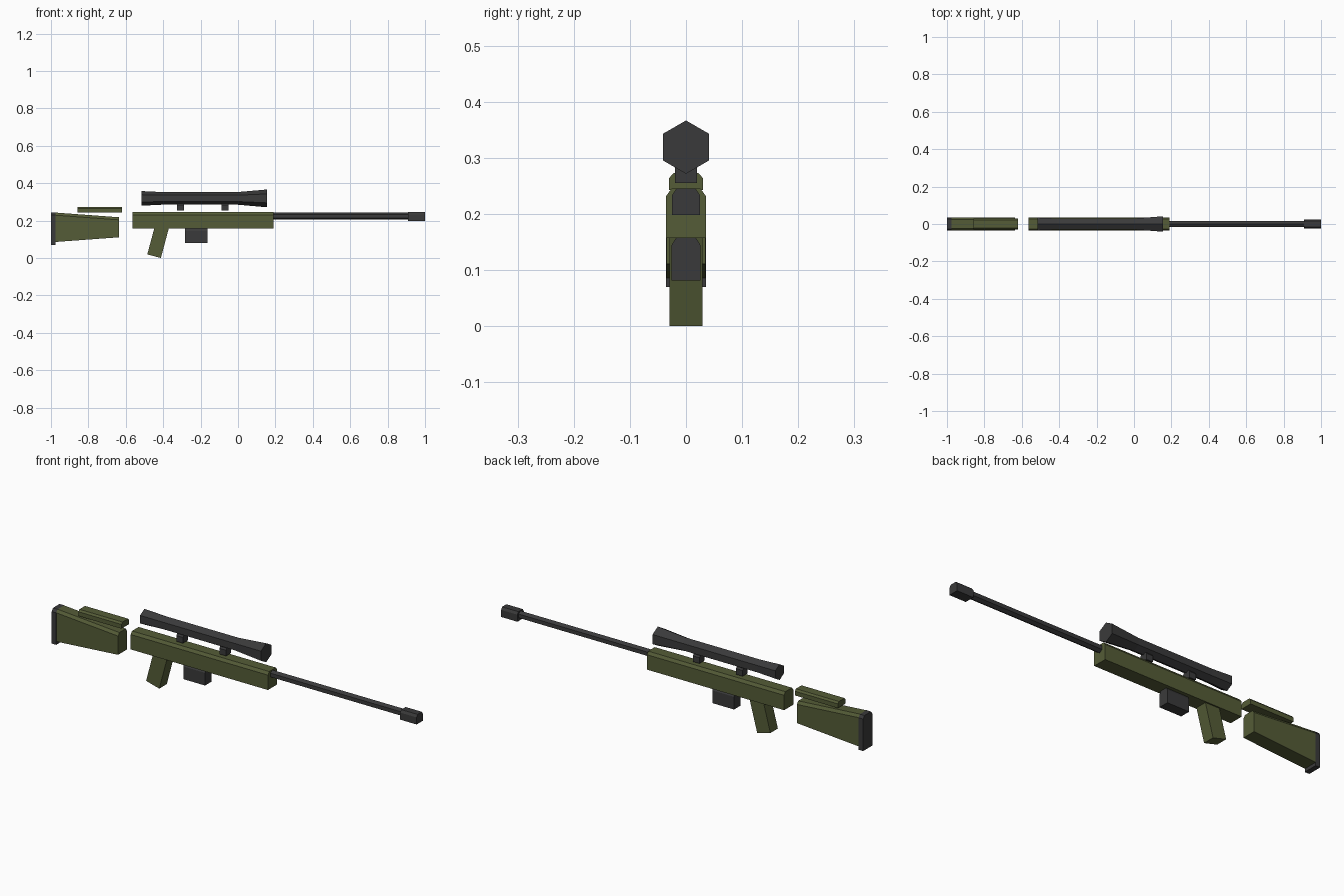
import bpy
import bmesh
import math
from mathutils import Matrix, Vector

cube = bpy.data.objects.get("Cube")
if cube:
    bpy.data.objects.remove(cube, do_unlink=True)


def make_material(name, color):
    mat = bpy.data.materials.new(name)
    mat.use_nodes = True
    mat.diffuse_color = color
    mat.node_tree.nodes["Principled BSDF"].inputs["Base Color"].default_value = color
    return mat


olive = make_material("olive green", (0.09, 0.107, 0.038, 1))
dark = make_material("dark gunmetal", (0.042, 0.042, 0.043, 1))


def loft(name, rings, mat):
    """Join matching cross-sections into a closed solid."""
    bm = bmesh.new()
    loops = [[bm.verts.new(p) for p in ring] for ring in rings]
    for a, b in zip(loops, loops[1:]):
        for i in range(len(a)):
            j = (i + 1) % len(a)
            bm.faces.new((a[i], a[j], b[j], b[i]))
    bm.faces.new(loops[0])
    bm.faces.new(loops[-1])
    bmesh.ops.recalc_face_normals(bm, faces=bm.faces)
    mesh = bpy.data.meshes.new(name)
    bm.to_mesh(mesh)
    bm.free()
    mesh.materials.append(mat)
    obj = bpy.data.objects.new(name, mesh)
    bpy.context.collection.objects.link(obj)
    return obj


def section(x, low, high, half, cut_y, cut_z):
    """Rectangular cross-section with its two top corners cut off."""
    return [(x, -half, low), (x, half, low), (x, half, high - cut_z),
            (x, half - cut_y, high), (x, cut_y - half, high), (x, -half, high - cut_z)]


def block(name, x0, x1, low, high, half, mat, cut_y=0.01, cut_z=0.014):
    return loft(name, [section(x, low, high, half, cut_y, cut_z) for x in (x0, x1)], mat)


def hex_tube(name, stations, z, mat):
    """Six-sided tube along x, with a corner pointing up."""
    angles = [math.radians(30 + 60 * i) for i in range(6)]
    return loft(name, [[(x, r * math.cos(a), z + r * math.sin(a)) for a in angles]
                       for x, r in stations], mat)


# Main body
block("receiver", -0.565, 0.19, 0.157, 0.245, 0.036, olive)
block("magazine", -0.283, -0.163, 0.081, 0.157, 0.026, dark, 0.008, 0.013)

# Tilted grip
bm = bmesh.new()
bmesh.ops.create_cube(bm, size=1)
tilt = Matrix.Rotation(math.radians(15), 4, 'Y')
bmesh.ops.transform(bm, verts=bm.verts, matrix=Matrix.Translation(Vector((-0.427, 0, 0.091)))
                    @ tilt @ Matrix.Diagonal((0.075, 0.059, 0.168, 1)))
grip_mesh = bpy.data.meshes.new("grip")
bm.to_mesh(grip_mesh)
bm.free()
grip_mesh.materials.append(olive)
bpy.context.collection.objects.link(bpy.data.objects.new("grip", grip_mesh))

# Barrel and muzzle
hex_tube("barrel", [(0.19, 0.019), (0.92, 0.019)], 0.224, dark)
block("muzzle", 0.91, 1.0, 0.198, 0.245, 0.025, dark, 0.008, 0.012)

# Shoulder stock, end pad and cheek rest
loft("stock", [section(-0.975, 0.086, 0.243, 0.035, 0.01, 0.014),
               section(-0.635, 0.111, 0.218, 0.035, 0.01, 0.014)], olive)
block("butt_pad", -1.0, -0.975, 0.07, 0.243, 0.036, dark)
block("cheek_rest", -0.857, -0.62, 0.243, 0.273, 0.03, olive, 0.008, 0.009)

# Telescopic sight and its mounts
hex_tube("scope", [(-0.515, 0.039), (-0.41, 0.034), (0.0, 0.034), (0.155, 0.0475)], 0.319, dark)
for name, x in (("rear_mount", -0.307), ("front_mount", -0.07)):
    block(name, x - 0.018, x + 0.018, 0.255, 0.292, 0.02, dark, 0.006, 0.008)
